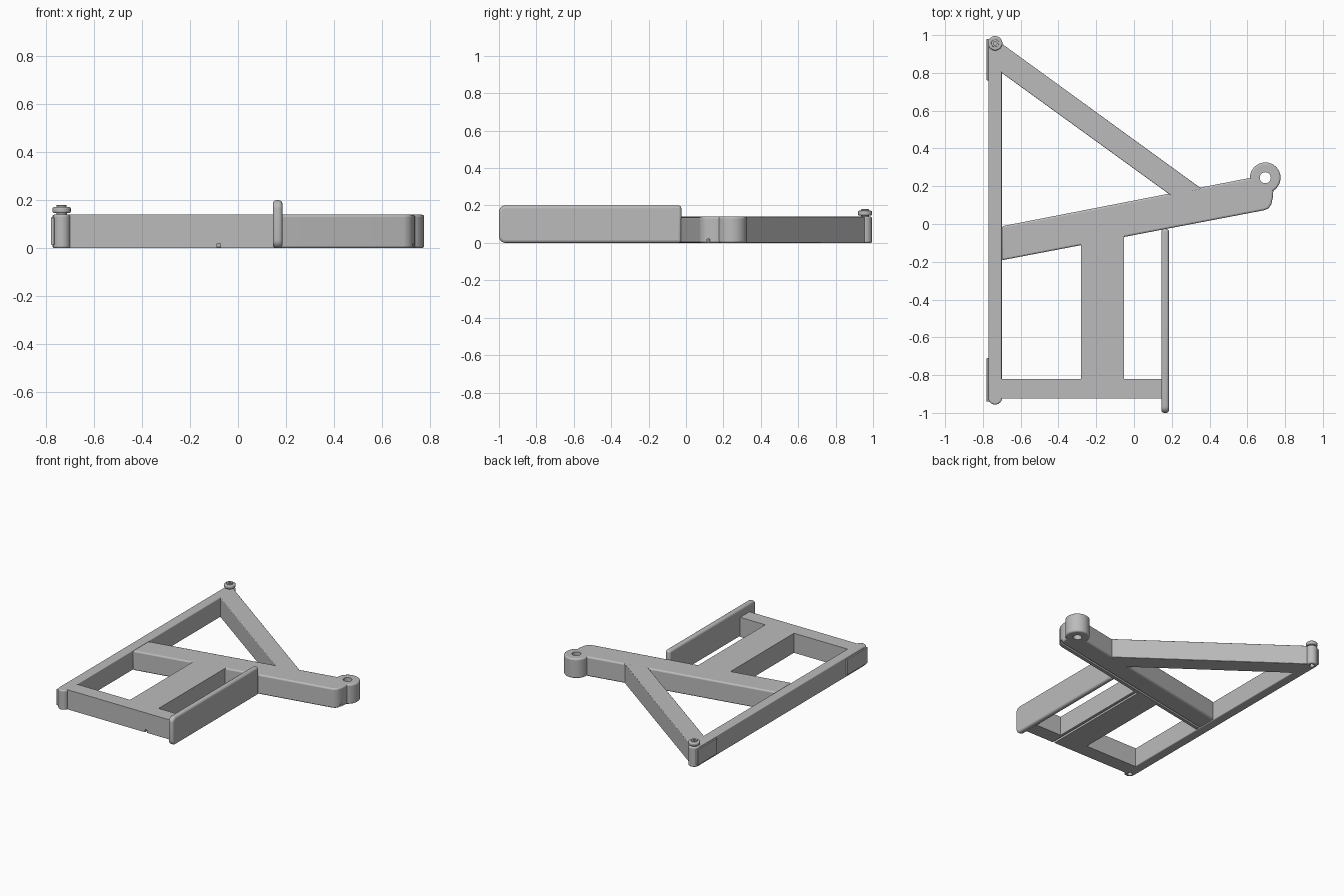
import bpy, bmesh, math
from mathutils import Vector

if "Cube" in bpy.data.objects:
    bpy.data.objects.remove(bpy.data.objects["Cube"])

grey = bpy.data.materials.new("plain grey")
grey.use_nodes = True
colour = (0.5, 0.5, 0.5, 1)
grey.diffuse_color = colour
grey.node_tree.nodes["Principled BSDF"].inputs["Base Color"].default_value = colour

H = 0.14  # frame height


def prism(name, outline, z0=0.0, z1=H, bevel=0.0, segments=3):
    """Extrude a counter-clockwise outline upwards, then round its edges."""
    mesh = bpy.data.meshes.new(name)
    bm = bmesh.new()
    base = bm.faces.new([bm.verts.new((x, y, z0)) for x, y in outline])
    top = bmesh.ops.extrude_face_region(bm, geom=[base])["geom"]
    bmesh.ops.translate(bm, vec=(0, 0, z1 - z0),
                        verts=[v for v in top if isinstance(v, bmesh.types.BMVert)])
    bmesh.ops.recalc_face_normals(bm, faces=bm.faces)
    bm.to_mesh(mesh)
    bm.free()
    mesh.materials.append(grey)
    obj = bpy.data.objects.new(name, mesh)
    bpy.context.collection.objects.link(obj)
    if bevel:
        mod = obj.modifiers.new("rounded edges", "BEVEL")
        mod.width, mod.segments = bevel, segments
        mod.limit_method, mod.angle_limit = "ANGLE", math.radians(40)
    return obj


def box(name, x0, x1, y0, y1, z0=0.0, z1=H, bevel=0.0, segments=3):
    return prism(name, [(x0, y0), (x1, y0), (x1, y1), (x0, y1)], z0, z1, bevel, segments)


def disc(name, centre, r, z0, z1, bevel=0.0, sides=40):
    ring = [(centre[0] + r * math.cos(math.tau * i / sides),
             centre[1] + r * math.sin(math.tau * i / sides)) for i in range(sides)]
    return prism(name, ring, z0, z1, bevel)


def cut(obj, cutter):
    cutter.hide_render = True
    cutter.hide_set(True)
    mod = obj.modifiers.new("cut", "BOOLEAN")
    mod.object, mod.operation, mod.solver = cutter, "DIFFERENCE", "EXACT"


parts = []

# Spine with side pads and rounded end posts
spine = box("spine", -0.77, -0.70, -0.92, 0.955, bevel=0.006)
back_pin, front_pin = (-0.735, 0.957), (-0.735, -0.92)
back_post = disc("back_post", back_pin, 0.038, 0, H, 0.008)
front_post = disc("front_post", front_pin, 0.036, 0, H, 0.008)
for post, pin in ((back_post, back_pin), (front_post, front_pin)):
    hole = disc("post_hole_cutter", pin, 0.018, -0.05, 0.04)
    cut(post, hole)
    cut(spine, hole)
parts += [spine, back_post, front_post]
for name, y0, y1 in (("back_pad", 0.76, 0.98), ("front_pad", -0.94, -0.71)):
    parts.append(box(name, -0.78, -0.765, y0, y1, 0.015, 0.128, 0.003))

# Knob on the back post
parts += [disc("knob_neck", back_pin, 0.022, H - 0.01, 0.15),
          disc("knob", back_pin, 0.038, 0.147, 0.172, 0.007)]
knob_cap = disc("knob_cap", back_pin, 0.021, 0.165, 0.18, 0.002)
cut(knob_cap, disc("knob_socket_cutter", back_pin, 0.01, 0.172, 0.2, sides=6))
parts.append(knob_cap)

# Long slanted arm, its end eye and the wire groove underneath
eye = (0.695, 0.245)
arm = prism("arm", [(-0.70, -0.192), (0.69, 0.073), (0.712, 0.082), (0.727, 0.105),
                    (0.735, 0.14), (0.738, 0.18), (0.70, 0.26), (0.62, 0.245),
                    (-0.70, -0.012)], bevel=0.01)
end_eye = disc("end_eye", eye, 0.081, 0, H, 0.01)
eye_hole = disc("eye_hole_cutter", eye, 0.029, -0.1, 0.3)
start, end = Vector((-0.70, -0.155)), Vector((0.80, 0.133))
side = (end - start).orthogonal().normalized() * 0.008
groove = prism("arm_groove_cutter", [start - side, end - side, end + side, start + side],
               -0.05, 0.02)
for obj in (arm, end_eye):
    cut(obj, eye_hole)
cut(arm, groove)
parts += [arm, end_eye]

# Diagonal brace from the back post to the arm
parts.append(prism("brace", [(-0.71, 0.807), (0.20, 0.148), (0.36, 0.185),
                             (-0.70, 0.955), (-0.73, 0.955)], bevel=0.004))

# Front rail and flat middle bar, sharing a straight groove underneath
rail = box("front_rail", -0.72, 0.155, -0.925, -0.82)
bar = prism("middle_bar", [(-0.28, -0.82), (-0.053, -0.82), (-0.053, -0.055), (-0.28, -0.10)])
bar_groove = box("bar_groove_cutter", -0.088, -0.072, -1.0, 0.0, -0.05, 0.02)
cut(rail, bar_groove)
cut(bar, bar_groove)
parts += [rail, bar]

# Tall side fin: a rounded side profile with softened edges
fin = box("side_fin", 0.145, 0.185, -1.0, -0.025, 0, 0.2)
bm = bmesh.new()
bm.from_mesh(fin.data)
ends = [e for e in bm.edges if all(v.co.y < -0.9 for v in e.verts)
        and abs(e.verts[0].co.x - e.verts[1].co.x) > 0.01]
bmesh.ops.bevel(bm, geom=ends, offset=0.035, segments=6, profile=0.5, affect="EDGES")
bm.to_mesh(fin.data)
bm.free()
soft = fin.modifiers.new("rounded edges", "BEVEL")
soft.width, soft.segments = 0.015, 4
soft.limit_method, soft.angle_limit = "ANGLE", math.radians(40)
parts.append(fin)

# Smooth the rounded edges while keeping the corners crisp
bpy.ops.object.select_all(action="DESELECT")
for obj in parts:
    obj.select_set(True)
bpy.context.view_layer.objects.active = parts[0]
bpy.ops.object.shade_smooth_by_angle(angle=math.radians(35))
